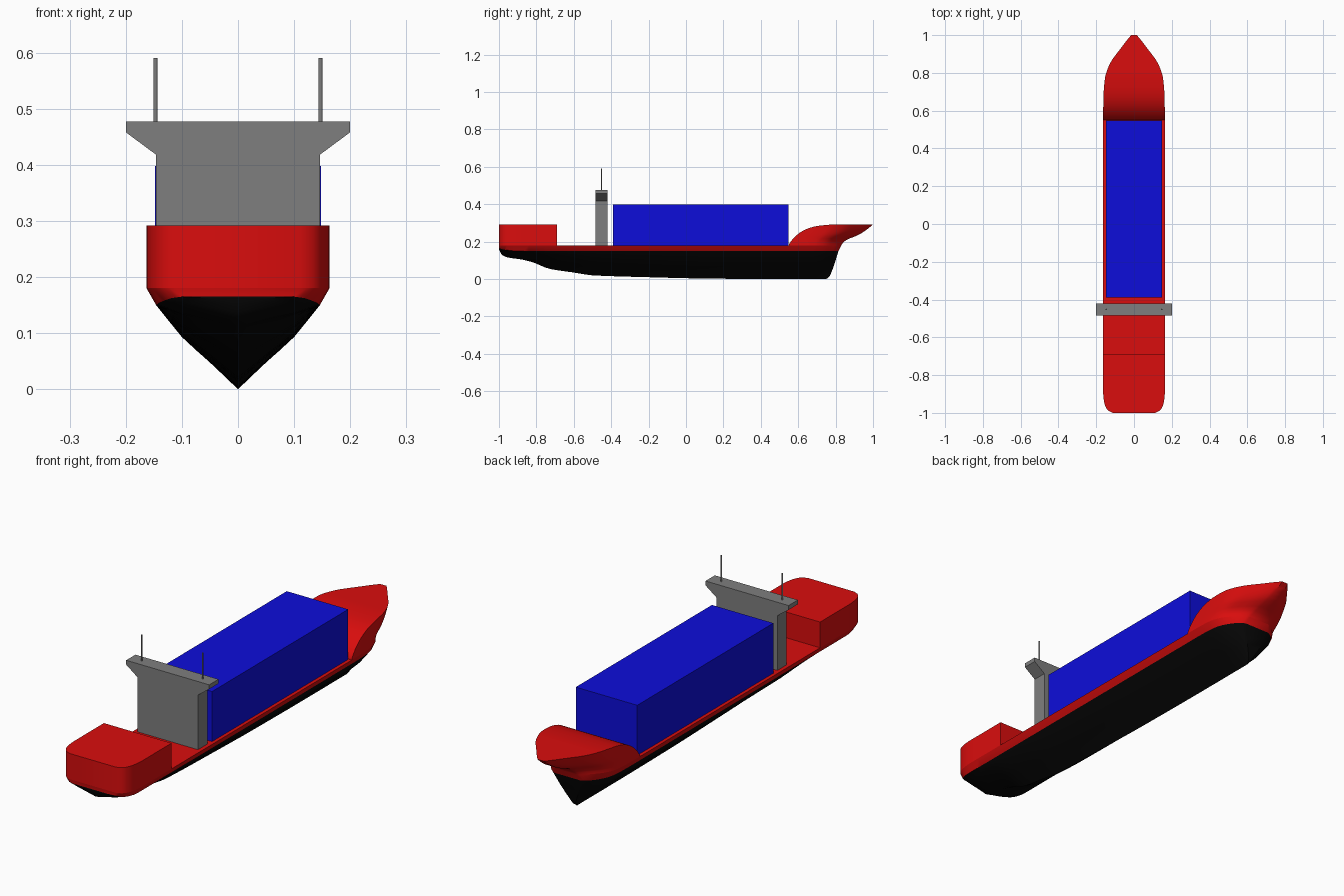
import bpy, bmesh, math

if "Cube" in bpy.data.objects:
    bpy.data.objects.remove(bpy.data.objects["Cube"])


def mat(name, rgb):
    m = bpy.data.materials.new(name)
    m.diffuse_color = (*rgb, 1)
    m.use_nodes = True
    m.node_tree.nodes["Principled BSDF"].inputs["Base Color"].default_value = m.diffuse_color
    return m


RED = mat("hull_red", (0.70, 0.004, 0.004))
BLACK = mat("bottom_black", (0.002, 0.002, 0.002))
BLUE = mat("cargo_blue", (0.004, 0.004, 0.70))
GREY = mat("tower_grey", (0.21, 0.21, 0.21))


def curve(pts):
    """Monotone cubic through (t, value) points."""
    n = len(pts)
    d = [(pts[i + 1][1] - pts[i][1]) / (pts[i + 1][0] - pts[i][0]) for i in range(n - 1)]
    s = [d[0]] + [0 if a * b <= 0 else 2 * a * b / (a + b) for a, b in zip(d, d[1:])] + [d[-1]]

    def f(t):
        t = min(max(t, pts[0][0]), pts[-1][0])
        i = max(j for j in range(n - 1) if t >= pts[j][0])
        h = pts[i + 1][0] - pts[i][0]
        u = (t - pts[i][0]) / h
        return (pts[i][1] * (1 + 2 * u) * (1 - u) ** 2 + s[i] * h * u * (1 - u) ** 2
                + pts[i + 1][1] * u * u * (3 - 2 * u) + s[i + 1] * h * u * u * (u - 1))
    return f


# Hull lines
DECK, TOP, BOW = 0.18, 0.292, 0.55
plan = curve([(-1, .68), (-.99, .82), (-.975, .9), (-.95, .96), (-.9, 1), (.6, 1), (.7, .985),
              (.775, .94), (.82, .86), (.86, .745), (.93, .43), (.985, .17), (1, .09)])
keel = curve([(-1, .16), (-.985, .13), (-.95, .115), (-.88, .105), (-.82, .09), (-.73, .055),
              (-.6, .035), (-.5, .02), (-.2, .01), (.1, .003), (.5, 0), (1, 0)])
paint = curve([(-1, .165), (-.97, .157), (-.9, .15), (1, .15)])
stem = curve([(0, .75), (.01, .765), (.03, .775), (.1, .80), (.15, .815), (.18, .83), (.2, .845),
              (.215, .87), (.235, .92), (.26, .96), (.292, 1)])
section = curve([(0, 0), (.33, .052), (.62, .1), (.8, .122), (1, .146)])
ramp = curve([(.55, .185), (.58, .215), (.62, .25), (.67, .275), (.72, .286), (.8, .292), (1, .292)])


def hull_point(u, z, breadth):
    """Point at station u; bow stations are squeezed behind the raked stem."""
    y = u
    p = 1
    if u > BOW:
        y = BOW + (u - BOW) / (1 - BOW) * (stem(z) - BOW)
        p = 0.35 + 0.65 * min(max((z - .15) / (TOP - .15), 0), 1)
    return (breadth * plan(u) ** p, y, z)


def finish(bm, name, mats, smooth=False):
    bmesh.ops.remove_doubles(bm, verts=bm.verts, dist=1e-5)
    bmesh.ops.dissolve_degenerate(bm, edges=bm.edges, dist=1e-5)
    bmesh.ops.recalc_face_normals(bm, faces=bm.faces)
    me = bpy.data.meshes.new(name)
    bm.to_mesh(me)
    bm.free()
    for m in mats:
        me.materials.append(m)
    ob = bpy.data.objects.new(name, me)
    bpy.context.collection.objects.link(ob)
    if smooth:
        bpy.ops.object.select_all(action='DESELECT')
        ob.select_set(True)
        bpy.context.view_layer.objects.active = ob
        bpy.ops.object.shade_smooth_by_angle(angle=math.radians(35))
    return ob


def loft(name, stations, half, black_rows=0):
    """Skin mirrored half sections (listed bottom to top), with deck and end strips."""
    bm = bmesh.new()
    rows = [[[bm.verts.new((sx * x, y, z)) for x, y, z in half(u)] for sx in (1, -1)]
            for u in stations]
    n = len(rows[0][0])

    def face(vs, j):
        bm.faces.new(vs).material_index = 1 if j < black_rows else 0
    for a, b in zip(rows, rows[1:]):
        for s in (0, 1):
            for j in range(n - 1):
                face((a[s][j], b[s][j], b[s][j + 1], a[s][j + 1]), j)
        face((a[0][-1], b[0][-1], b[1][-1], a[1][-1]), n)
    for r in (rows[0], rows[-1]):
        for j in range(n - 1):
            face((r[0][j], r[1][j], r[1][j + 1], r[0][j + 1]), j)
    return finish(bm, name, [RED, BLACK] if black_rows else [RED], True)


def span(a, b, n):
    return [a + (b - a) * i / n for i in range(n + 1)]


stern_us = [-1, -.995, -.99, -.982, -.975, -.96, -.95, -.925] + span(-.9, -.69, 7)
bow_us = span(.55, .95, 24) + [.965, .98, .99, 1]
FR = [0, .1, .22, .33, .45, .62, .8, 1]


# Main hull up to the deck
def lower(u):
    k, w = keel(u), paint(u)
    pts = [hull_point(u, k + (w - k) * f, section(f)) for f in FR]
    return pts + [hull_point(u, DECK, .163)]


loft("hull", stern_us + span(-.66, .52, 24) + bow_us, lower, len(FR) - 1)

# Raised stern
loft("stern_block", stern_us,
     lambda u: [hull_point(u, z, .163) for z in (DECK, TOP)])

# Raised bow with sloping deck
loft("raised_bow", bow_us,
     lambda u: [hull_point(u, DECK + (ramp(u) - DECK) * f, .163) for f in span(0, 1, 9)])


def extrude_profile(name, pts, y0, y1, m):
    """Extrude an (x, z) outline along y."""
    bm = bmesh.new()
    a = [bm.verts.new((x, y0, z)) for x, z in pts]
    b = [bm.verts.new((x, y1, z)) for x, z in pts]
    bm.faces.new(a)
    bm.faces.new(b)
    for i in range(len(pts)):
        j = (i + 1) % len(pts)
        bm.faces.new((a[i], a[j], b[j], b[i]))
    return finish(bm, name, [m])


def mirrored(half):
    return half + [(-x, z) for x, z in reversed(half)]


# Cargo block and bridge tower with flared wings
extrude_profile("cargo_block", mirrored([(.148, .178), (.148, .398)]), -.39, .547, BLUE)
extrude_profile("bridge_tower", mirrored([(.146, .178), (.146, .418), (.2, .458), (.2, .477)]),
                -.484, -.42, GREY)

# Masts
for side, x in (("left", -.147), ("right", .147)):
    bpy.ops.mesh.primitive_cylinder_add(vertices=12, radius=.0035, depth=.12,
                                        location=(x, -.452, .53))
    bpy.context.object.name = side + "_mast"
    bpy.context.object.data.materials.append(GREY)
